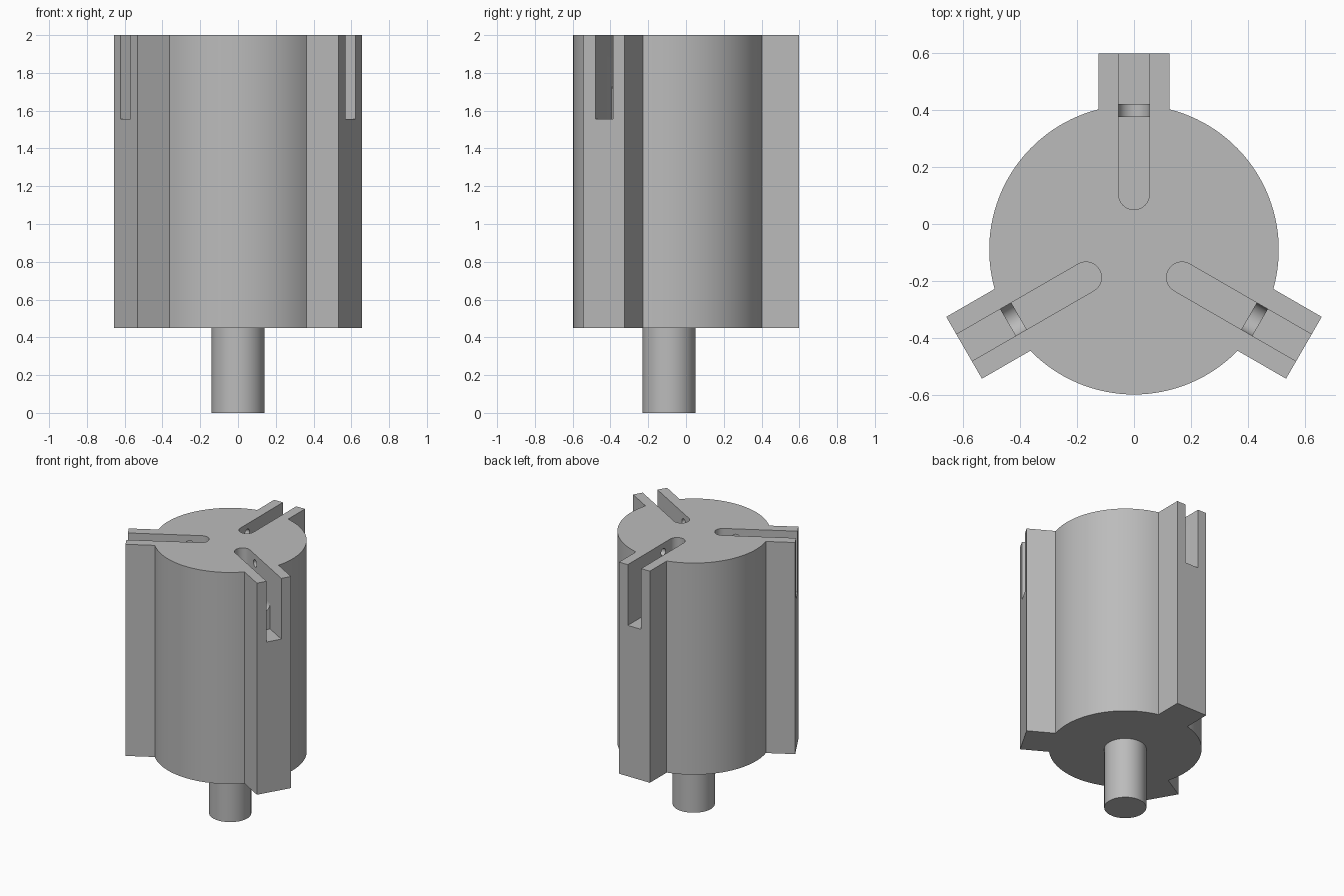
import bpy, bmesh
from math import pi, sin, cos, asin, radians
from mathutils import Matrix, Vector

cube = bpy.data.objects.get("Cube")
if cube:
    bpy.data.objects.remove(cube, do_unlink=True)

AXIS = Vector((0, -0.09, 0))     # axis of the drum
RADIUS, RIDGE, HALF = 0.507, 0.687, 0.125
SLOT, FLOOR, TOP, BASE = 0.054, 1.555, 2.0, 0.45
ANGLES = [radians(a) for a in (90, 210, 330)]

grey = bpy.data.materials.new("plain grey")
grey.use_nodes = True
grey.diffuse_color = (0.5, 0.5, 0.5, 1)
grey.node_tree.nodes["Principled BSDF"].inputs["Base Color"].default_value = (0.5, 0.5, 0.5, 1)


def arc(r, start, end, n, cx=0, cy=0):
    return [(cx + r * cos(start + (end - start) * i / n),
             cy + r * sin(start + (end - start) * i / n)) for i in range(n + 1)]


def prism(name, pts, w0, w1, axes=None):
    """Extrude a flat outline from w0 to w1; axes gives its u, v, w directions."""
    bm = bmesh.new()
    face = bm.faces.new([bm.verts.new((u, v, w0)) for u, v in pts])
    ext = bmesh.ops.extrude_face_region(bm, geom=[face])
    bmesh.ops.translate(bm, vec=(0, 0, w1 - w0),
                        verts=[g for g in ext["geom"] if isinstance(g, bmesh.types.BMVert)])
    if axes:
        bm.transform(Matrix(axes).transposed().to_4x4())
    bmesh.ops.translate(bm, vec=AXIS, verts=bm.verts)
    bmesh.ops.recalc_face_normals(bm, faces=bm.faces)
    mesh = bpy.data.meshes.new(name)
    bm.to_mesh(mesh)
    bm.free()
    mesh.materials.append(grey)
    obj = bpy.data.objects.new(name, mesh)
    bpy.context.collection.objects.link(obj)
    return obj


def cut(target, cutter):
    cutter.hide_render = True
    mod = target.modifiers.new("cut", "BOOLEAN")
    mod.operation, mod.solver, mod.object = "DIFFERENCE", "EXACT", cutter
    bpy.context.view_layer.objects.active = target
    bpy.ops.object.modifier_apply(modifier=mod.name)
    bpy.data.objects.remove(cutter, do_unlink=True)


# Drum with three square ridges, as one outline
outline = []
gap = asin(HALF / RADIUS)
for a in ANGLES:
    c, s = cos(a), sin(a)
    outline += [(RIDGE * c - t * s, RIDGE * s + t * c) for t in (-HALF, HALF)]
    outline += arc(RADIUS, a + gap, a + 2 * pi / 3 - gap, 32)
drum = prism("ridged_drum", outline, BASE, TOP)

# Drive shaft below the drum
shaft = prism("shaft", arc(0.14, 0, 2 * pi * 47 / 48, 47), 0, BASE + 0.01)

parts = [drum, shaft]
for i, a in enumerate(ANGLES):
    radial = Vector((cos(a), sin(a), 0))
    side = Vector((-sin(a), cos(a), 0))
    up = Vector((0, 0, 1))
    # Slot with a round inner end, open at the ridge
    slot = [(0.8, -SLOT), (0.8, SLOT)] + arc(SLOT, pi / 2, 3 * pi / 2, 16, 0.194)
    cut(drum, prism("slot_cutter", slot, FLOOR, TOP + 0.1, (radial, side, up)))
    # Blind pin hole in both slot walls
    hole = arc(0.026, 0, 2 * pi * 23 / 24, 23, 0.275, 1.935)
    cut(drum, prism("hole_cutter", hole, -0.11, 0.11, (radial, up, -side)))
    # Saddle web across the slot with a half-round notch on top
    edge = SLOT + 0.002
    web = [(-edge, FLOOR - 0.005), (edge, FLOOR - 0.005), (edge, 1.74)]
    web += arc(SLOT, 0, -pi, 16, 0, 1.74) + [(-edge, 1.74)]
    parts.append(prism(f"saddle_web_{i + 1}", web, 0.465, 0.51, (side, up, radial)))

# Smooth round walls, keep sharp edges
bpy.ops.object.select_all(action="DESELECT")
for obj in parts:
    obj.select_set(True)
bpy.context.view_layer.objects.active = drum
bpy.ops.object.shade_smooth_by_angle(angle=radians(30))
